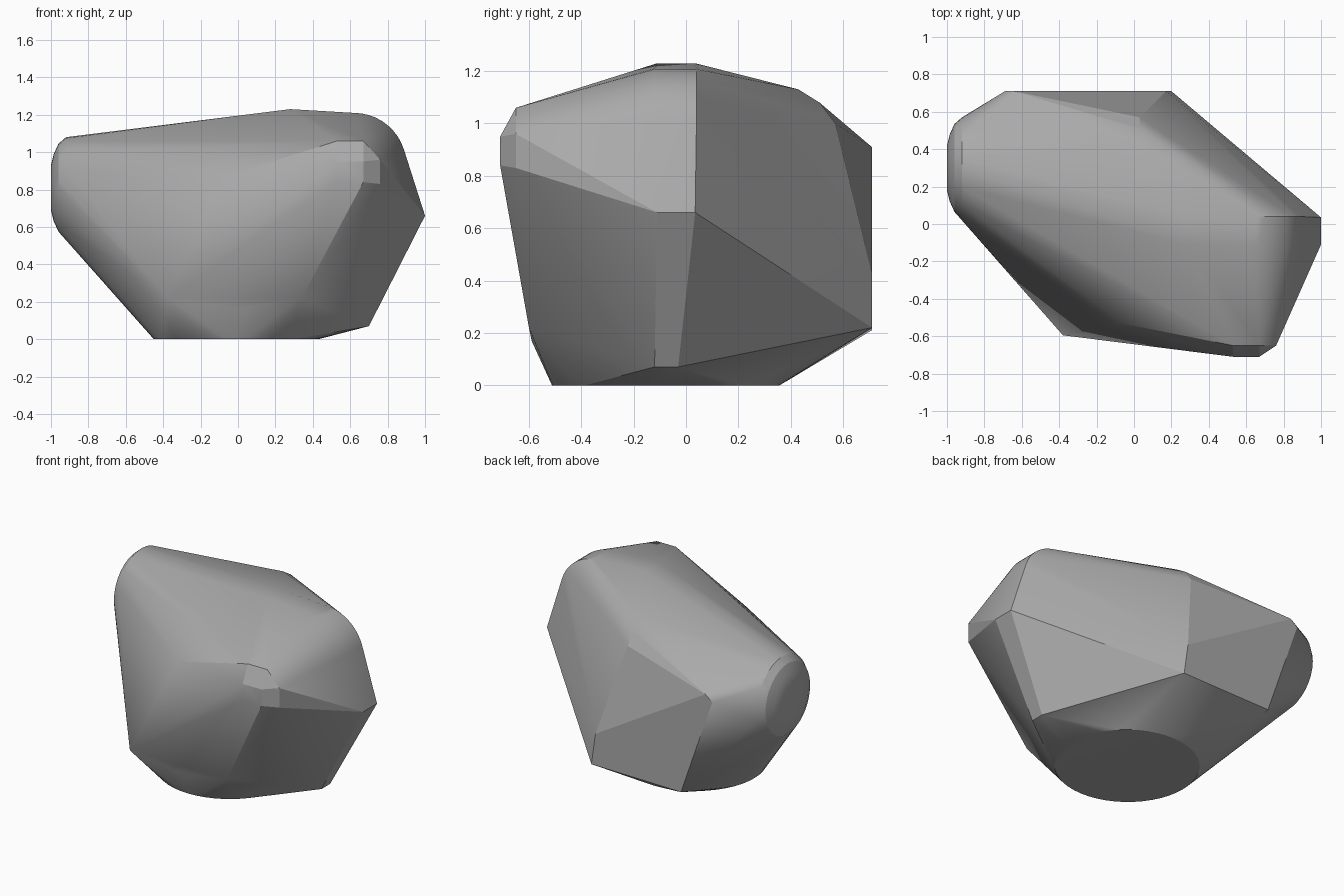
import bpy, bmesh
from math import sin, cos, pi, radians

cube = bpy.data.objects.get("Cube")
if cube:
    bpy.data.objects.remove(cube, do_unlink=True)

# Stone colour
stone = bpy.data.materials.new("grey_stone")
stone.use_nodes = True
grey = (0.40, 0.40, 0.40, 1)
stone.diffuse_color = grey
bsdf = stone.node_tree.nodes["Principled BSDF"]
bsdf.inputs["Base Color"].default_value = grey
bsdf.inputs["Roughness"].default_value = 0.9


def ring(count, place):
    """Points around a full circle, placed by a function of cosine and sine."""
    return [place(cos(2 * pi * i / count), sin(2 * pi * i / count)) for i in range(count)]


points = []

# Round flat base
points += ring(48, lambda c, s: (-0.01 + 0.44 * c, -0.077 + 0.435 * s, 0))

# Rounded blunt end on the -x side
for x, r in ((-1.0, 0.12), (-0.985, 0.18), (-0.96, 0.235), (-0.92, 0.27)):
    points += ring(32, lambda c, s: (x, 0.30 + r * c, 0.81 + r * s))

# Rounded upper shoulder on the +x side
for y in (-0.12, 0.04):
    for i in range(11):
        a = radians(10 + 8 * i)
        points.append((0.62 + 0.28 * cos(a), y, 0.93 + 0.28 * sin(a)))

# Crest, side corner and lower side corner
for y in (-0.11, 0.035):
    points += [(0.28, y, 1.23), (1.0, y, 0.66)]
points += [(0.70, -0.12, 0.07), (0.70, -0.03, 0.07)]

# Bevelled front knob
for x in (0.53, 0.67):
    points += [(x, -0.71, 0.84), (x, -0.71, 0.95), (x, -0.65, 1.06)]
points += [(0.76, -0.65, 0.83), (0.76, -0.65, 0.96)]

# Front ridge and lower front corners
points += [(-0.07, -0.53, 0.87), (-0.38, -0.595, 0.22), (0.34, -0.60, 0.22),
           (-0.07, -0.59, 0.17), (0.04, -0.59, 0.17)]

# Back facet and the ridge above it
points += [(0.20, 0.71, 0.22), (0.17, 0.71, 0.43), (-0.46, 0.71, 0.21),
           (-0.69, 0.71, 0.87), (-0.64, 0.71, 0.91)]
points += [(0.03, 0.43, 1.13), (0.03, 0.51, 1.08), (0.03, 0.57, 1.0)]

# Wrap the points in one faceted skin
bm = bmesh.new()
for p in points:
    bm.verts.new(p)
hull = bmesh.ops.convex_hull(bm, input=bm.verts)
loose = {g for g in hull["geom_interior"] + hull["geom_unused"] if isinstance(g, bmesh.types.BMVert)}
bmesh.ops.delete(bm, geom=list(loose), context="VERTS")
bmesh.ops.dissolve_limit(bm, angle_limit=radians(1), verts=bm.verts, edges=bm.edges)
bmesh.ops.recalc_face_normals(bm, faces=bm.faces)
mesh = bpy.data.meshes.new("boulder")
bm.to_mesh(mesh)
bm.free()
mesh.materials.append(stone)

boulder = bpy.data.objects.new("boulder", mesh)
bpy.context.collection.objects.link(boulder)
bpy.context.view_layer.objects.active = boulder
boulder.select_set(True)
bpy.ops.object.shade_smooth_by_angle(angle=radians(18))
